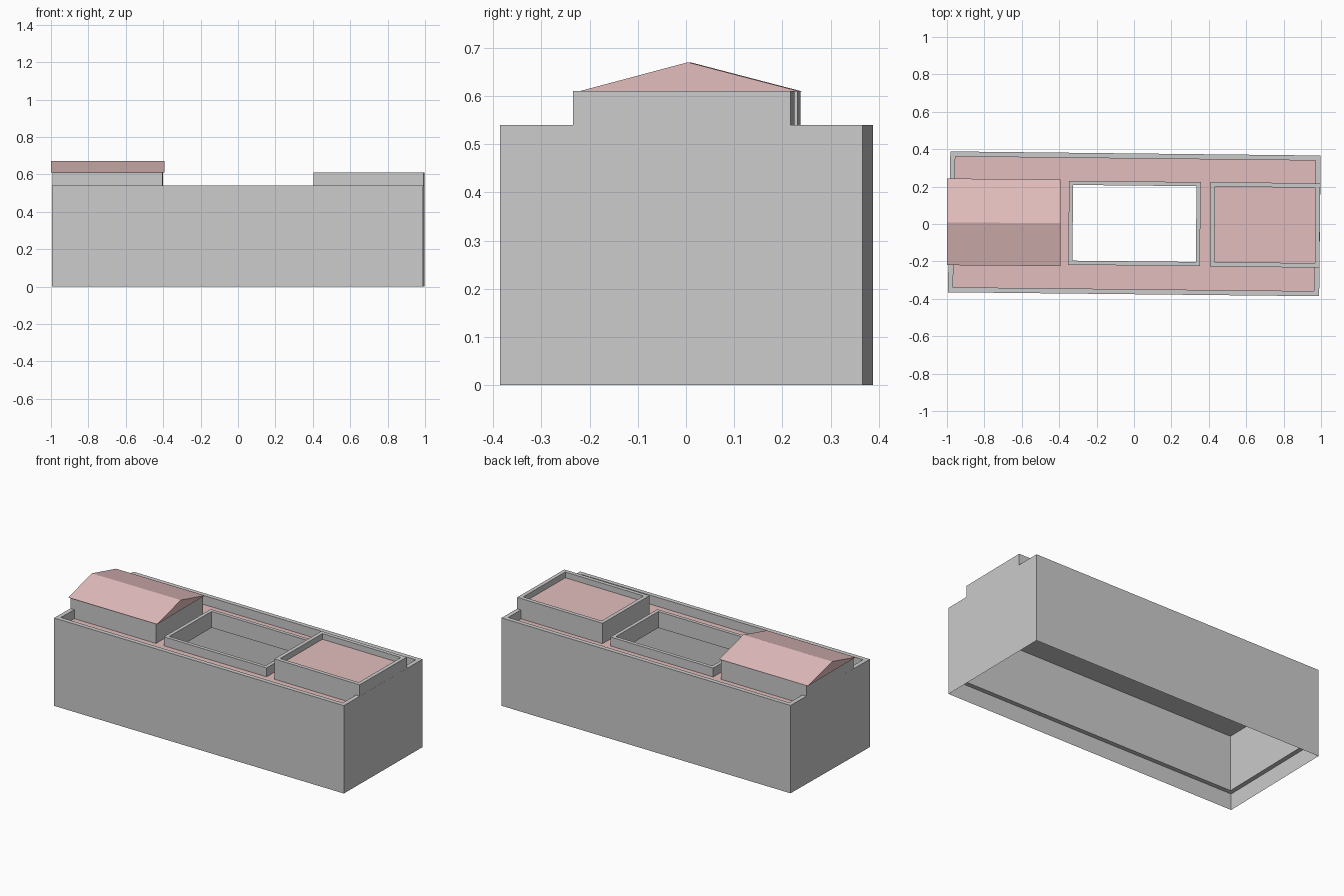
import bpy
from mathutils import Vector

if "Cube" in bpy.data.objects:
    bpy.data.objects.remove(bpy.data.objects["Cube"])

red = bpy.data.materials.new("roof_red")
red.diffuse_color = (0.77, 0.51, 0.51, 1)
red.use_nodes = True
red.node_tree.nodes["Principled BSDF"].inputs["Base Color"].default_value = red.diffuse_color


def make(name, verts, faces, mat=None):
    mesh = bpy.data.meshes.new(name)
    mesh.from_pydata(verts, [], faces)
    obj = bpy.data.objects.new(name, mesh)
    bpy.context.collection.objects.link(obj)
    if mat:
        mesh.materials.append(mat)
    return obj


def inset(quad, d):
    """Move every side of a counter-clockwise quad inward by d."""
    p = [Vector(q) for q in quad]
    out = []
    for i in range(4):
        a = (p[i] - p[i - 1]).normalized()
        b = (p[(i + 1) % 4] - p[i]).normalized()
        out.append(tuple(p[i] + (b - a) * d / abs(a.cross(b))))
    return out


def loft(name, rings, mat=None):
    """Join successive (quad, z) rings with side faces."""
    verts = [(x, y, z) for quad, z in rings for x, y in quad]
    faces = []
    for k in range(len(rings) - 1):
        for i in range(4):
            j = (i + 1) % 4
            faces.append((k * 4 + i, k * 4 + j, k * 4 + 4 + j, k * 4 + 4 + i))
    return make(name, verts, faces, mat)


WALL, ROOF, CEIL, FOOT = 0.54, 0.485, 0.44, 0.10

# Slightly skewed footprints, counter-clockwise from front left
main = [(-0.995, -0.365), (0.99, -0.386), (0.998, 0.366), (-0.982, 0.388)]
court = [(-0.352, -0.218), (0.352, -0.225), (0.357, 0.224), (-0.347, 0.231)]
right = [(0.405, -0.226), (0.991, -0.234), (0.996, 0.217), (0.41, 0.225)]
left = [(-0.992, -0.211), (-0.405, -0.218), (-0.40, 0.231), (-0.986, 0.238)]
main_in, court_in = inset(main, 0.027), inset(court, 0.022)

# Outer wall with parapet, thickened above the thin foot
loft("outer_wall", [(main, 0), (main, WALL), (main_in, WALL),
                    (main_in, FOOT), (main, FOOT)])

# Courtyard rim running into the ceiling below the roof
loft("courtyard_rim", [(court, ROOF), (court, WALL), (court_in, WALL),
                       (court_in, CEIL), (main_in, CEIL)])

# Flat roof around the courtyard opening
loft("main_roof", [(main_in, ROOF), (court, ROOF)], red)

# Raised blocks at both ends, each with a parapet and sunken flat roof
for side, quad in (("right", right), ("left", left)):
    inner = inset(quad, 0.024)
    loft(side + "_block", [(quad, ROOF), (quad, 0.61), (inner, 0.61), (inner, 0.575)])
    make(side + "_block_roof", [(x, y, 0.575) for x, y in inner], [(0, 1, 2, 3)], red)

# Closed gable roof over the left block
verts = []
for x, dy in ((-1.0, 0.003), (-0.392, -0.002)):
    verts += [(x, -0.223 + dy, 0.609), (x, 0.006 + dy, 0.67), (x, 0.24 + dy, 0.609)]
make("gable_roof", verts,
     [(0, 2, 1), (3, 4, 5), (0, 1, 4, 3), (1, 2, 5, 4), (0, 3, 5, 2)], red)
